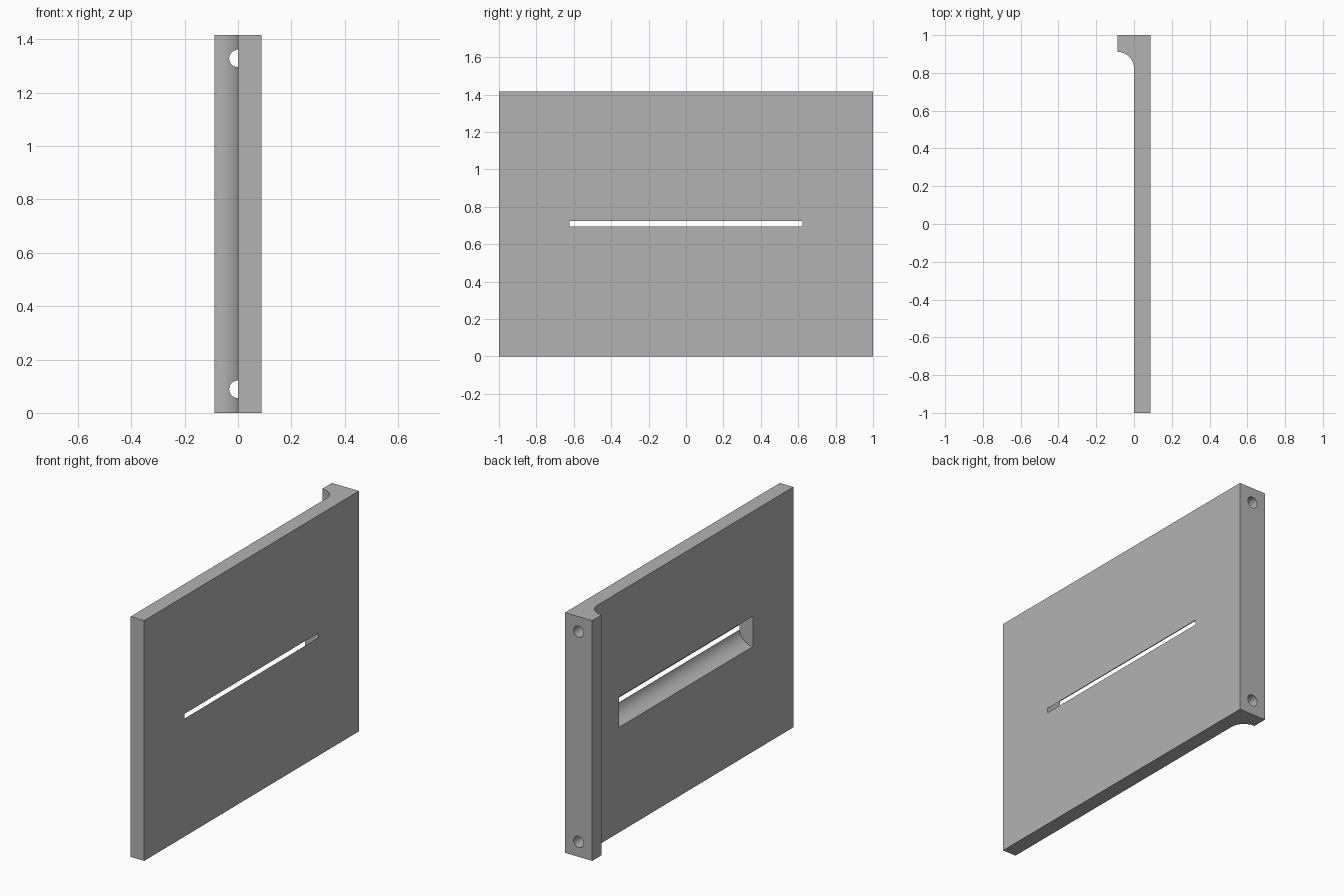
import bpy, bmesh, math
from mathutils import Matrix

if "Cube" in bpy.data.objects:
    bpy.data.objects.remove(bpy.data.objects["Cube"], do_unlink=True)

HEIGHT = 1.417
T = 0.0885           # plate thickness, flange depth and fillet radius
BACK = 1.0

grey = bpy.data.materials.new("plain grey")
grey.use_nodes = True
colour = (0.45, 0.45, 0.45, 1)
grey.diffuse_color = colour
grey.node_tree.nodes["Principled BSDF"].inputs["Base Color"].default_value = colour


def add_object(name, bm):
    bmesh.ops.recalc_face_normals(bm, faces=bm.faces)
    mesh = bpy.data.meshes.new(name)
    bm.to_mesh(mesh)
    bm.free()
    mesh.materials.append(grey)
    obj = bpy.data.objects.new(name, mesh)
    bpy.context.collection.objects.link(obj)
    return obj


def cylinder_along_y(name, radius, y0, y1, x, z, segments):
    bm = bmesh.new()
    place = Matrix.Translation((x, (y0 + y1) / 2, z)) @ Matrix.Rotation(math.pi / 2, 4, 'X')
    bmesh.ops.create_cone(bm, cap_ends=True, segments=segments, radius1=radius,
                          radius2=radius, depth=y1 - y0, matrix=place)
    obj = add_object(name, bm)
    obj.hide_render = True
    return obj


# Plate with back flange and concave fillet, extruded from its plan outline
outline = [(0, -BACK), (T, -BACK), (T, BACK), (-T, BACK)]
steps = 24
for i in range(steps + 1):
    a = math.pi / 2 * (1 - i / steps)
    outline.append((-T + T * math.cos(a), BACK - 2 * T + T * math.sin(a)))
bm = bmesh.new()
base = bm.faces.new([bm.verts.new((x, y, 0)) for x, y in outline])
top = bmesh.ops.extrude_face_region(bm, geom=[base])
bmesh.ops.translate(bm, vec=(0, 0, HEIGHT),
                    verts=[g for g in top["geom"] if isinstance(g, bmesh.types.BMVert)])
plate = add_object("flanged_plate", bm)

# Round groove that just breaks through the far face as a slit, and flange holes
cutters = [cylinder_along_y("groove_cutter", 0.0896, -0.623, 0.623, 0, HEIGHT / 2 + 0.001, 128)]
for label, z in (("lower", T), ("upper", HEIGHT - T)):
    cutters.append(cylinder_along_y(label + "_hole_cutter", 0.033,
                                    BACK - 2 * T - 0.002, BACK + 0.05, 0, z, 48))

bpy.context.view_layer.objects.active = plate
for cutter in cutters:
    mod = plate.modifiers.new(cutter.name, 'BOOLEAN')
    mod.operation = 'DIFFERENCE'
    mod.solver = 'EXACT'
    mod.object = cutter
    bpy.ops.object.modifier_apply(modifier=mod.name)
for cutter in cutters:
    bpy.data.objects.remove(cutter, do_unlink=True)

bpy.ops.object.select_all(action='DESELECT')
plate.select_set(True)
bpy.ops.object.shade_smooth_by_angle(angle=math.radians(30))
